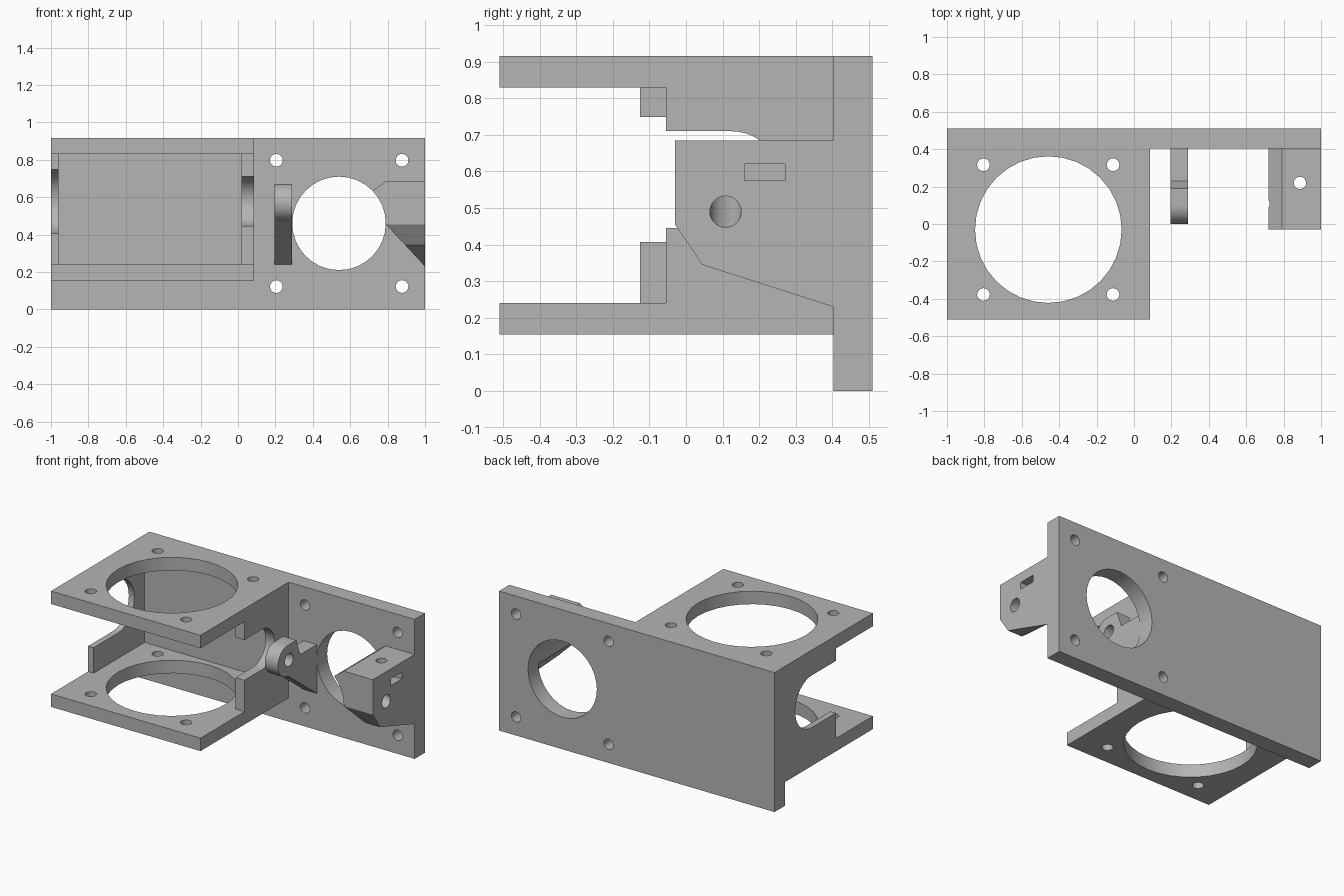
import bpy, bmesh, math
from mathutils import Vector

cube = bpy.data.objects.get("Cube")
if cube:
    bpy.data.objects.remove(cube, do_unlink=True)

grey = bpy.data.materials.new("plain_grey")
grey.use_nodes = True
grey.diffuse_color = (0.46, 0.46, 0.46, 1)
grey.node_tree.nodes["Principled BSDF"].inputs["Base Color"].default_value = grey.diffuse_color


def place(axis, p, d):
    """Put a profile point at depth d along the given axis."""
    u, v = p
    return {"x": (d, u, v), "y": (u, d, v), "z": (u, v, d)}[axis]


def prism(name, axis, pts, a, b, shift=(0, 0)):
    """Extrude a profile from a to b, optionally slanting it by shift."""
    bm = bmesh.new()
    lower = [bm.verts.new(place(axis, p, a)) for p in pts]
    upper = [bm.verts.new(place(axis, (p[0] + shift[0], p[1] + shift[1]), b)) for p in pts]
    bm.faces.new(lower)
    bm.faces.new(upper)
    for i in range(len(pts)):
        j = (i + 1) % len(pts)
        bm.faces.new((lower[i], lower[j], upper[j], upper[i]))
    bmesh.ops.recalc_face_normals(bm, faces=bm.faces)
    mesh = bpy.data.meshes.new(name)
    bm.to_mesh(mesh)
    bm.free()
    mesh.materials.append(grey)
    obj = bpy.data.objects.new(name, mesh)
    bpy.context.collection.objects.link(obj)
    return obj


def arc(c, r, start=0, end=360, n=32):
    full = end - start == 360
    steps = n if full else n + 1
    angles = [math.radians(start + (end - start) * i / n) for i in range(steps)]
    return [(c[0] + r * math.cos(t), c[1] + r * math.sin(t)) for t in angles]


def rect(u0, u1, v0, v1):
    return [(u0, v0), (u1, v0), (u1, v1), (u0, v1)]


def cut(obj, cutter, operation="DIFFERENCE"):
    mod = obj.modifiers.new("cut", "BOOLEAN")
    mod.operation, mod.solver, mod.object = operation, "EXACT", cutter
    cutter.hide_render = True
    bpy.context.view_layer.objects.active = obj
    bpy.ops.object.modifier_apply(modifier=mod.name)
    bpy.data.objects.remove(cutter, do_unlink=True)


def drill(obj, axis, c, r, a=-2, b=2, n=32):
    cut(obj, prism("drill", axis, arc(c, r, n=n), a, b))


SCREW = 0.034
BORE = (0.54, 0.46)

# Back plate with one large opening and four screw holes
back = prism("back_plate", "y", rect(-1, 1, 0, 0.915), 0.403, 0.51)
drill(back, "y", BORE, 0.25)
for x in (0.205, 0.877):
    for z in (0.122, 0.797):
        drill(back, "y", (x, z), SCREW, n=20)

# Two horizontal ring plates
for name, z0, z1 in (("lower_plate", 0.155, 0.24), ("upper_plate", 0.83, 0.915)):
    plate = prism(name, "z", rect(-1, 0.085, -0.51, 0.403), z0, z1)
    drill(plate, "z", (-0.458, -0.03), 0.392)
    for x in (-0.805, -0.112):
        for y in (-0.377, 0.317):
            drill(plate, "z", (x, y), SCREW, n=20)

# Side walls with round-ended slots open to the front
for name, x0, x1, front, r in (("right_wall", -1, -0.96, -0.125, 0.171),
                               ("left_wall", 0.02, 0.085, -0.055, 0.132)):
    wall = prism(name, "x", rect(front, 0.403, 0.24, 0.83), x0, x1)
    c = (0.125, 0.578)
    slot = arc(c, r, -90, 90, 20) + [(-0.4, c[1] + r), (-0.4, c[1] - r)]
    cut(wall, prism("slot", "x", slot, x0 - 0.1, x1 + 0.1))

# Outer block: side profile intersected with front profile
block = prism("outer_block", "x", [(0.403, 0.685), (-0.03, 0.685), (-0.03, 0.455),
                                   (0.045, 0.345), (0.403, 0.23)], 0.6, 1)
cut(block, prism("block_front", "y", [(0.7, 0.62), (0.79, 0.685), (1.1, 0.685),
                                      (1.1, 0.123), (1, 0.23), (0.7, 0.551)], -0.2, 0.403),
    "INTERSECT")
drill(block, "y", BORE, 0.25)
cut(block, prism("nut_slot", "x", rect(0.16, 0.27, 0.575, 0.62), 0.82, 1.1))
drill(block, "z", (0.887, 0.22), 0.033, n=20)
# Slanted bore through the block
cut(block, prism("slanted_bore", "x", arc((0.108, 0.452), 0.043, n=24), 1.1, 0.6, (0, 0.19)))

# Inner arm with rounded nose and stepped top
nose = arc((0.1, 0.57), 0.1, 90, 270, 20)
arm = prism("inner_arm", "x", nose + [(0.403, 0.24), (0.403, 0.56), (0.23, 0.56), (0.19, 0.67)],
            0.195, 0.29)
drill(arm, "x", (0.115, 0.57), 0.043, n=24)

# Smooth round surfaces, keep the edges sharp
bpy.ops.object.select_all(action="DESELECT")
for obj in bpy.context.scene.objects:
    if obj.type == "MESH":
        obj.select_set(True)
        bpy.context.view_layer.objects.active = obj
bpy.ops.object.shade_smooth_by_angle(angle=math.radians(25))
